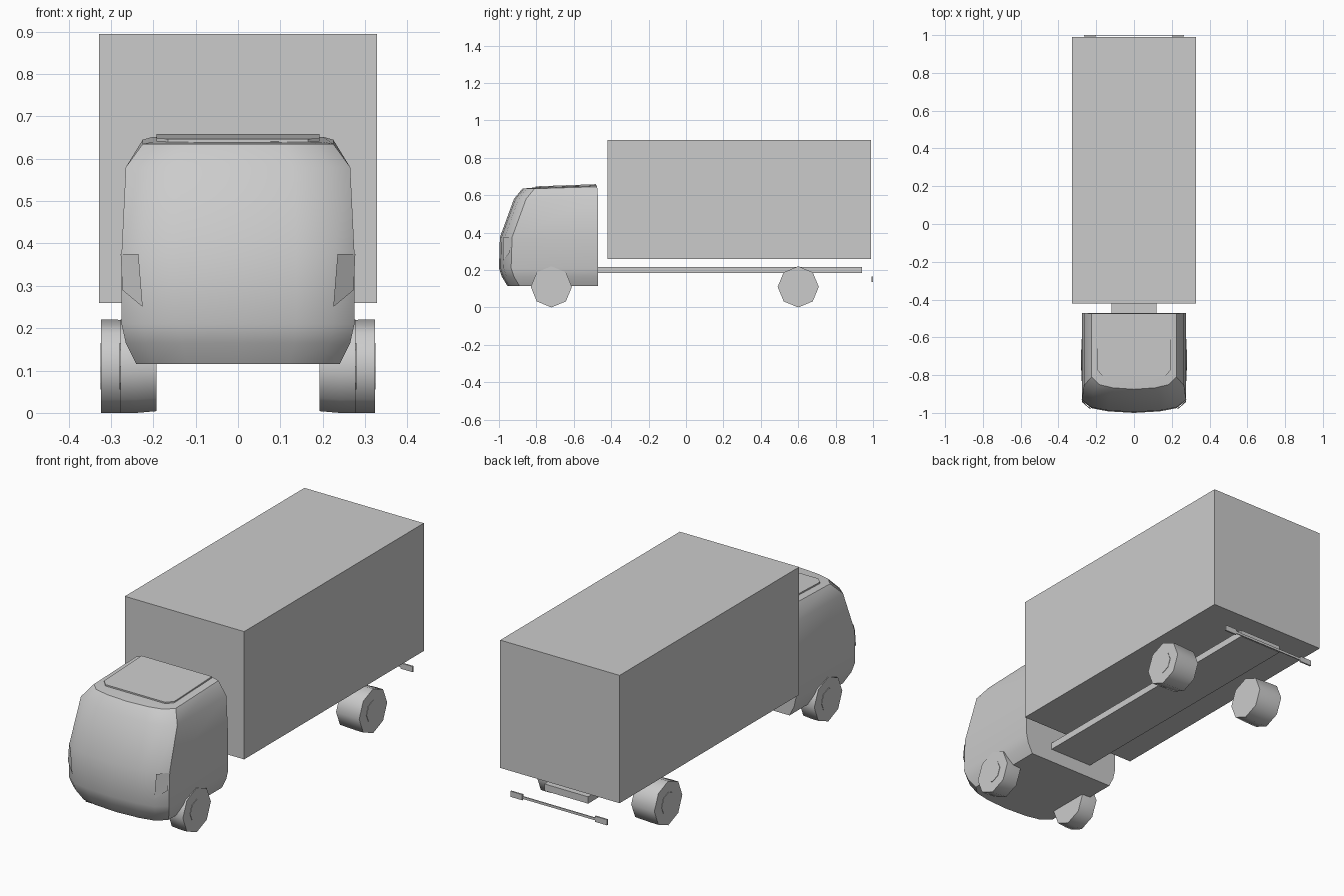
import bpy, bmesh, math
from mathutils import Matrix

if "Cube" in bpy.data.objects:
    bpy.data.objects.remove(bpy.data.objects["Cube"])

grey = bpy.data.materials.new("plain_grey")
grey.use_nodes = True
colour = (0.6, 0.6, 0.6, 1)
grey.diffuse_color = colour
grey.node_tree.nodes["Principled BSDF"].inputs["Base Color"].default_value = colour


def finish(name, bm, smooth=None):
    bmesh.ops.recalc_face_normals(bm, faces=bm.faces)
    mesh = bpy.data.meshes.new(name)
    bm.to_mesh(mesh)
    bm.free()
    obj = bpy.data.objects.new(name, mesh)
    bpy.context.collection.objects.link(obj)
    mesh.materials.append(grey)
    if smooth:
        bpy.ops.object.select_all(action="DESELECT")
        obj.select_set(True)
        bpy.context.view_layer.objects.active = obj
        bpy.ops.object.shade_smooth_by_angle(angle=math.radians(smooth))
    return obj


def box(name, x0, x1, y0, y1, z0, z1):
    bm = bmesh.new()
    place = Matrix.Translation(((x0 + x1) / 2, (y0 + y1) / 2, (z0 + z1) / 2))
    size = Matrix.Diagonal((x1 - x0, y1 - y0, z1 - z0, 1))
    bmesh.ops.create_cube(bm, size=1, matrix=place @ size)
    return finish(name, bm)


def loft(name, rings, smooth):
    bm = bmesh.new()
    loops = [[bm.verts.new(p) for p in ring] for ring in rings]
    for a, b in zip(loops, loops[1:]):
        for i in range(len(a)):
            j = (i + 1) % len(a)
            bm.faces.new((a[i], a[j], b[j], b[i]))
    bm.faces.new(loops[0])
    bm.faces.new(loops[-1])
    return finish(name, bm, smooth)


def cab_ring(z, half, front, back, rise=0):
    # Bowed front with chamfered corners; rise lifts the rear of the ring
    right = [(0, front, z), (half * 0.5, front + 0.008, z),
             (half * 0.82, front + 0.025, z), (half, front + 0.065, z),
             (half, back, z + rise)]
    return right + [(-x, y, h) for x, y, h in reversed(right[1:])]


# Cab shell and raised roof panel
loft("cab", [cab_ring(0.115, 0.24, -0.955, -0.47),
             cab_ring(0.165, 0.265, -0.985, -0.47),
             cab_ring(0.21, 0.275, -1.0, -0.47),
             cab_ring(0.375, 0.275, -0.995, -0.47),
             cab_ring(0.58, 0.265, -0.92, -0.47),
             cab_ring(0.635, 0.225, -0.875, -0.475, 0.01),
             cab_ring(0.64, 0.2, -0.82, -0.475, 0.012)], 32)


def roof_ring(lift):
    right = [(0.165, -0.805, 0.64 + lift), (0.193, -0.775, 0.641 + lift),
             (0.193, -0.48, 0.652 + lift)]
    return right + [(-x, y, z) for x, y, z in reversed(right)]


loft("roof_panel", [roof_ring(0), roof_ring(0.007)], 30)

# Cargo body and chassis
box("cargo_box", -0.328, 0.328, -0.42, 0.99, 0.26, 0.895)
box("chassis", -0.12, 0.12, -0.5, 0.94, 0.183, 0.217)

# Eight-sided wheels with a shallow hub
for side, s in (("right", -1), ("left", 1)):
    for axle, y, outer in (("front", -0.72, 0.28), ("rear", 0.6, 0.325)):
        def octagon(x, r):
            return [(s * x, y + r * math.sin(k * math.pi / 4),
                     0.11 + r * math.cos(k * math.pi / 4)) for k in range(8)]
        loft(f"{axle}_{side}_wheel",
             [octagon(0.193, 0.106), octagon(outer - 0.04, 0.11),
              octagon(outer - 0.002, 0.11)], 50)
        loft(f"{axle}_{side}_hub",
             [octagon(outer - 0.004, 0.055), octagon(outer, 0.055)], 30)

    # Corner vane beside the windscreen base
    bm = bmesh.new()
    bm.faces.new([bm.verts.new((s * x, y, z)) for x, y, z in
                  ((0.235, -0.978, 0.375), (0.225, -0.978, 0.25),
                   (0.273, -0.945, 0.29), (0.277, -0.93, 0.375))])
    finish(f"{side}_corner_vane", bm)

    # Tail lamp on the rear bar
    lo, hi = sorted((s * 0.2, s * 0.265))
    box(f"{side}_tail_lamp", lo, hi, 0.992, 1.0, 0.137, 0.165)

box("rear_bar", -0.2, 0.2, 0.994, 0.999, 0.144, 0.156)
